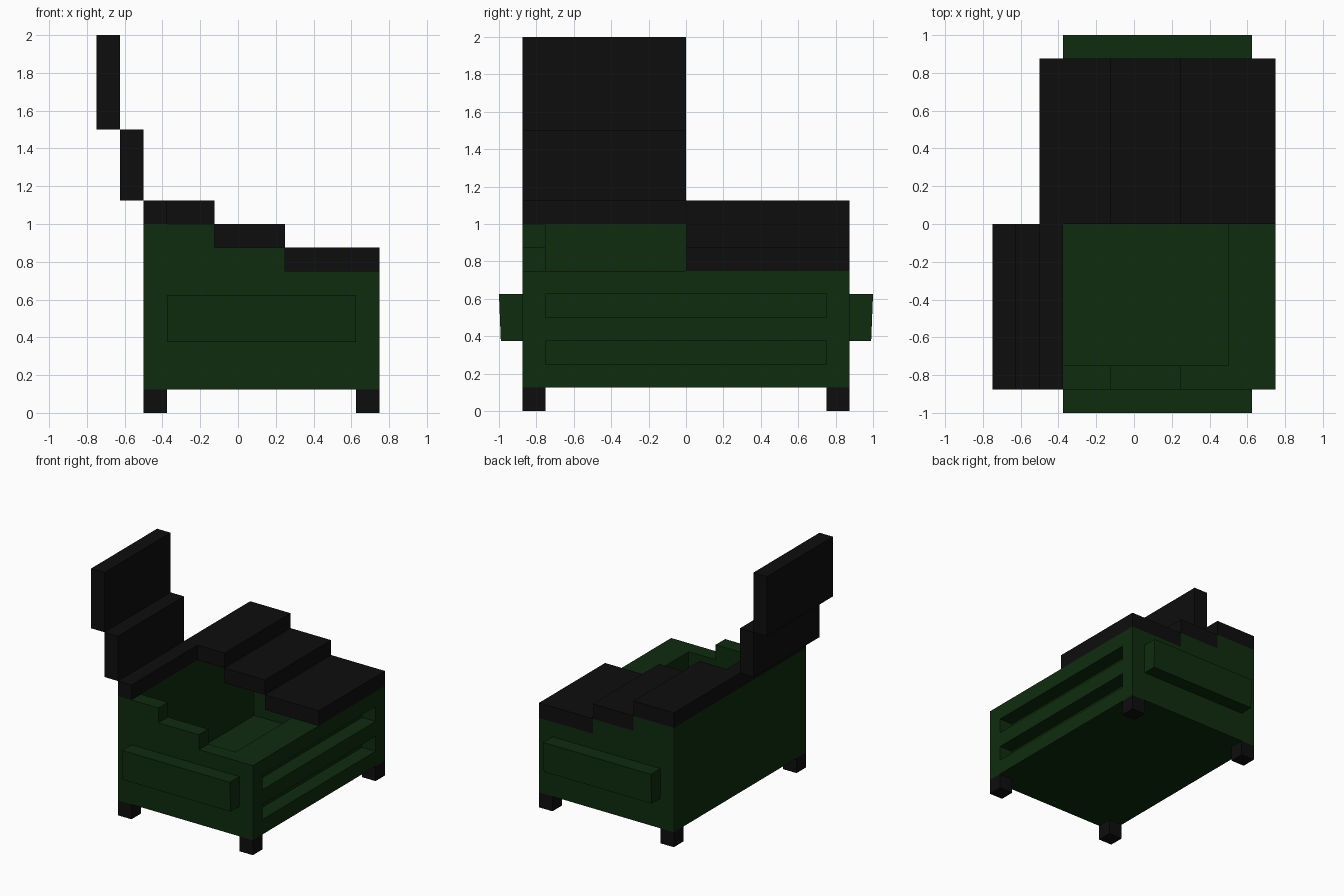
import bpy, bmesh

if "Cube" in bpy.data.objects:
    bpy.data.objects.remove(bpy.data.objects["Cube"])


def material(name, rgb):
    m = bpy.data.materials.new(name)
    m.diffuse_color = (*rgb, 1.0)
    m.use_nodes = True
    m.node_tree.nodes["Principled BSDF"].inputs["Base Color"].default_value = m.diffuse_color
    return m


GREEN = material("dark green paint", (0.0045, 0.0250, 0.0045))
BLACK = material("black plastic", (0.0042, 0.0042, 0.0042))


def extrude_xz(name, profile, y0, y1, mat):
    """Extrude an (x, z) outline from y0 to y1."""
    bm = bmesh.new()
    face = bm.faces.new([bm.verts.new((x, y0, z)) for x, z in profile])
    ext = bmesh.ops.extrude_face_region(bm, geom=[face])
    verts = [g for g in ext["geom"] if isinstance(g, bmesh.types.BMVert)]
    bmesh.ops.translate(bm, verts=verts, vec=(0, y1 - y0, 0))
    bmesh.ops.recalc_face_normals(bm, faces=bm.faces)
    me = bpy.data.meshes.new(name)
    bm.to_mesh(me)
    bm.free()
    me.materials.append(mat)
    ob = bpy.data.objects.new(name, me)
    bpy.context.collection.objects.link(ob)
    return ob


def box(name, x, y, z, mat):
    outline = [(x[0], z[0]), (x[1], z[0]), (x[1], z[1]), (x[0], z[1])]
    return extrude_xz(name, outline, y[0], y[1], mat)


# Stepped front and back walls
steps = [(-0.5, 0.125), (0.75, 0.125), (0.75, 0.75), (0.25, 0.75),
         (0.25, 0.875), (-0.125, 0.875), (-0.125, 1.0), (-0.5, 1.0)]
extrude_xz("front_wall", steps, -0.875, -0.75, GREEN)
extrude_xz("back_wall", steps, 0.75, 0.875, GREEN)

# Plain tall wall and floor
box("left_wall", (-0.5, -0.375), (-0.75, 0.75), (0.125, 1.0), GREEN)
box("floor", (-0.375, 0.5), (-0.75, 0.75), (0.125, 0.25), GREEN)

# Thick low wall with two long grooves
grooved = [(0.5, 0.125), (0.75, 0.125)]
for z in (0.25, 0.5):
    grooved += [(0.75, z), (0.625, z), (0.625, z + 0.125), (0.75, z + 0.125)]
grooved += [(0.75, 0.75), (0.5, 0.75)]
extrude_xz("grooved_wall", grooved, -0.75, 0.75, GREEN)

# Lifting pockets on both ends, slightly tapered towards the bottom
for side, s in (("front", -1), ("back", 1)):
    pocket = box(side + "_lifting_pocket", (-0.375, 0.625),
                 sorted((s * 0.875, s * 1.0)), (0.375, 0.625), GREEN)
    for v in pocket.data.vertices:
        if abs(v.co.y) > 0.9 and v.co.z < 0.5:
            v.co.y = s * 0.99

# Feet
for side, y in (("front", (-0.875, -0.75)), ("back", (0.75, 0.875))):
    for end, x in (("left", (-0.5, -0.375)), ("right", (0.625, 0.75))):
        box(f"{side}_{end}_foot", x, y, (0, 0.125), BLACK)

# Closed lid in three steps
for i, (x0, x1, z) in enumerate([(-0.5, -0.125, 1.0), (-0.125, 0.25, 0.875),
                                 (0.25, 0.75, 0.75)]):
    box(f"closed_lid_step_{i + 1}", (x0, x1), (0, 0.875), (z, z + 0.125), BLACK)

# Open lid, flipped up and back
for i, (x0, z0, z1) in enumerate([(-0.5, 1.0, 1.125), (-0.625, 1.125, 1.5),
                                  (-0.75, 1.5, 2.0)]):
    box(f"open_lid_step_{i + 1}", (x0, x0 + 0.125), (-0.875, 0), (z0, z1), BLACK)
